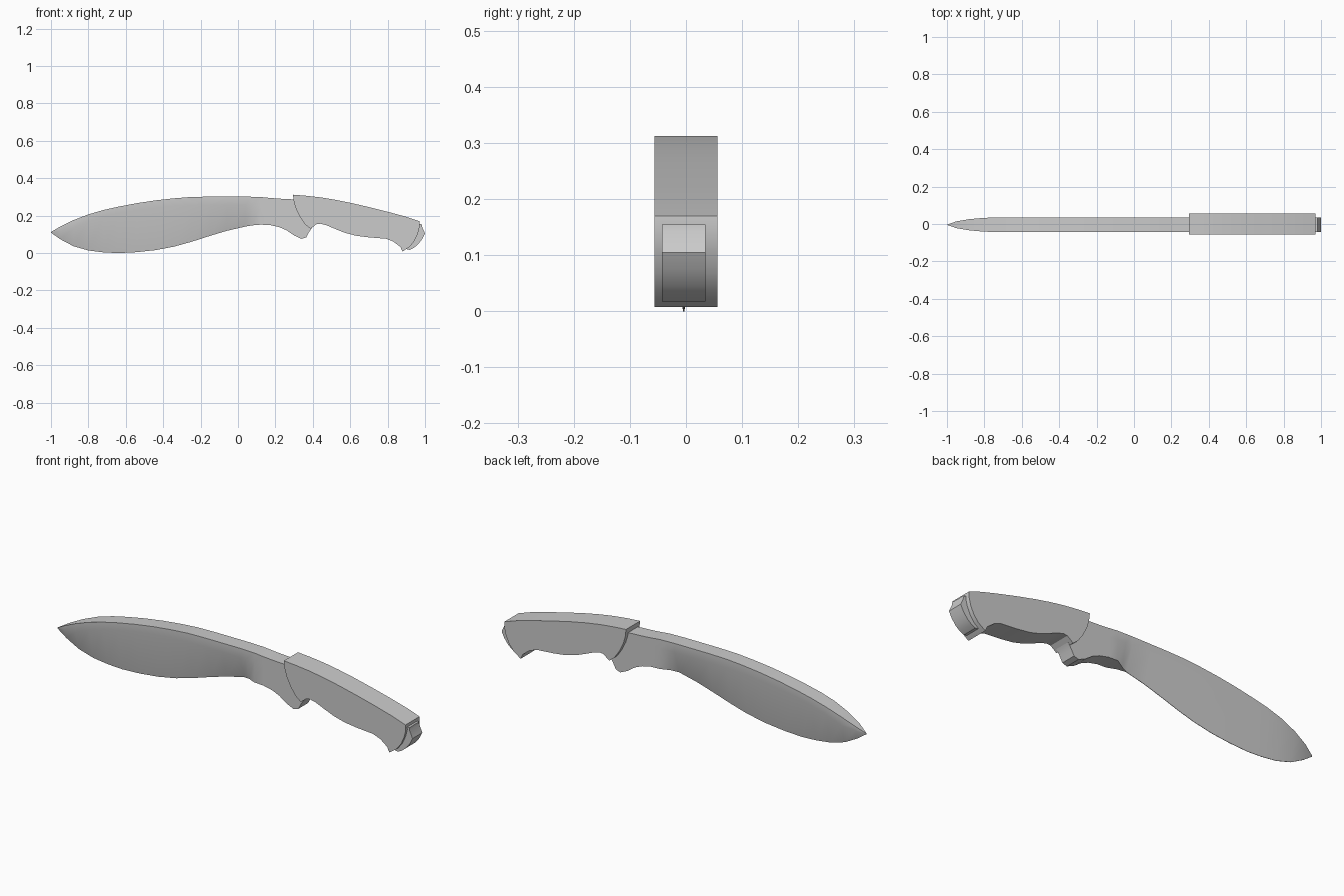
import bpy, bmesh

BLADE_Y = -0.004


def finish(name, bm):
    bmesh.ops.remove_doubles(bm, verts=bm.verts, dist=1e-5)
    bmesh.ops.recalc_face_normals(bm, faces=bm.faces)
    mesh = bpy.data.meshes.new(name)
    bm.to_mesh(mesh)
    bm.free()
    ob = bpy.data.objects.new(name, mesh)
    bpy.context.collection.objects.link(ob)
    bpy.ops.object.select_all(action='DESELECT')
    ob.select_set(True)
    bpy.context.view_layer.objects.active = ob
    bpy.ops.object.shade_smooth_by_angle(angle=0.45)
    return ob


def extrude_profile(name, pts, half, y=0.0):
    bm = bmesh.new()
    front = [bm.verts.new((x, y - half, z)) for x, z in pts]
    back = [bm.verts.new((x, y + half, z)) for x, z in pts]
    bm.faces.new(front)
    bm.faces.new(back[::-1])
    n = len(pts)
    for i in range(n):
        j = (i + 1) % n
        bm.faces.new((front[i], back[i], back[j], front[j]))
    return finish(name, bm)


def loft(name, stations, y=0.0):
    # each station: x, spine z, ridge z, edge z, half thickness, edge half thickness
    bm = bmesh.new()
    rings = []
    for x, zs, zr, ze, t, e in stations:
        ring = [(t, zs), (t, zr), (e, ze), (-e, ze), (-t, zr), (-t, zs)]
        rings.append([bm.verts.new((x, y + w, z)) for w, z in ring])
    for a, b in zip(rings, rings[1:]):
        for i in range(6):
            j = (i + 1) % 6
            bm.faces.new((a[i], a[j], b[j], b[i]))
    bm.faces.new(rings[0])
    bm.faces.new(rings[-1][::-1])
    return finish(name, bm)


# Blade: recurved edge, spine band, hollow transition, finger guard and tang
T, E = 0.039, 0.001
loft("blade", [
    (-1.00, 0.113, 0.111, 0.109, 0.001, 0.0005),
    (-0.95, 0.142, 0.122, 0.074, 0.018, E),
    (-0.88, 0.176, 0.134, 0.037, 0.030, E),
    (-0.80, 0.207, 0.170, 0.014, 0.037, E),
    (-0.72, 0.230, 0.195, 0.004, T, E),
    (-0.64, 0.248, 0.213, 0.000, T, E),
    (-0.54, 0.267, 0.230, 0.005, T, E),
    (-0.44, 0.282, 0.243, 0.016, T, E),
    (-0.34, 0.293, 0.252, 0.035, T, E),
    (-0.25, 0.300, 0.256, 0.060, T, E),
    (-0.15, 0.302, 0.257, 0.092, T, E),
    (-0.06, 0.302, 0.257, 0.119, T, E),
    (0.04, 0.302, 0.257, 0.142, T, E),
    (0.075, 0.301, 0.257, 0.148, T, 0.014),
    (0.12, 0.300, 0.257, 0.152, T, T),
    (0.17, 0.295, 0.255, 0.150, T, T),
    (0.22, 0.291, 0.250, 0.139, T, T),
    (0.26, 0.289, 0.250, 0.122, T, T),
    (0.30, 0.287, 0.250, 0.094, T, T),
    (0.34, 0.285, 0.250, 0.076, T, T),
    (0.365, 0.282, 0.250, 0.084, T, T),
    (0.38, 0.280, 0.250, 0.112, T, T),
    (0.395, 0.278, 0.245, 0.135, T, T),
    (0.42, 0.276, 0.245, 0.157, T, T),
    (0.48, 0.270, 0.240, 0.170, T, T),
], BLADE_Y)

# Handle: thick grip with curved ends and a finger swell
extrude_profile("handle", [
    (0.294, 0.312), (0.36, 0.307), (0.44, 0.298), (0.52, 0.285), (0.60, 0.269),
    (0.70, 0.246), (0.80, 0.221), (0.90, 0.194), (0.97, 0.170),
    (0.971, 0.142), (0.962, 0.106), (0.945, 0.068), (0.92, 0.036), (0.88, 0.008),
    (0.868, 0.033), (0.83, 0.062), (0.79, 0.077), (0.70, 0.084), (0.63, 0.093),
    (0.57, 0.109), (0.52, 0.129), (0.47, 0.150), (0.44, 0.157), (0.42, 0.155),
    (0.388, 0.130), (0.36, 0.152), (0.333, 0.190), (0.310, 0.236), (0.299, 0.272),
], 0.056)

# Pommel: rounded tang end showing behind the handle
extrude_profile("pommel", [
    (0.92, 0.155), (0.982, 0.155), (0.983, 0.143), (1.00, 0.105), (0.985, 0.075),
    (0.962, 0.046), (0.94, 0.028), (0.918, 0.017), (0.898, 0.022), (0.89, 0.05),
], 0.039, BLADE_Y)
